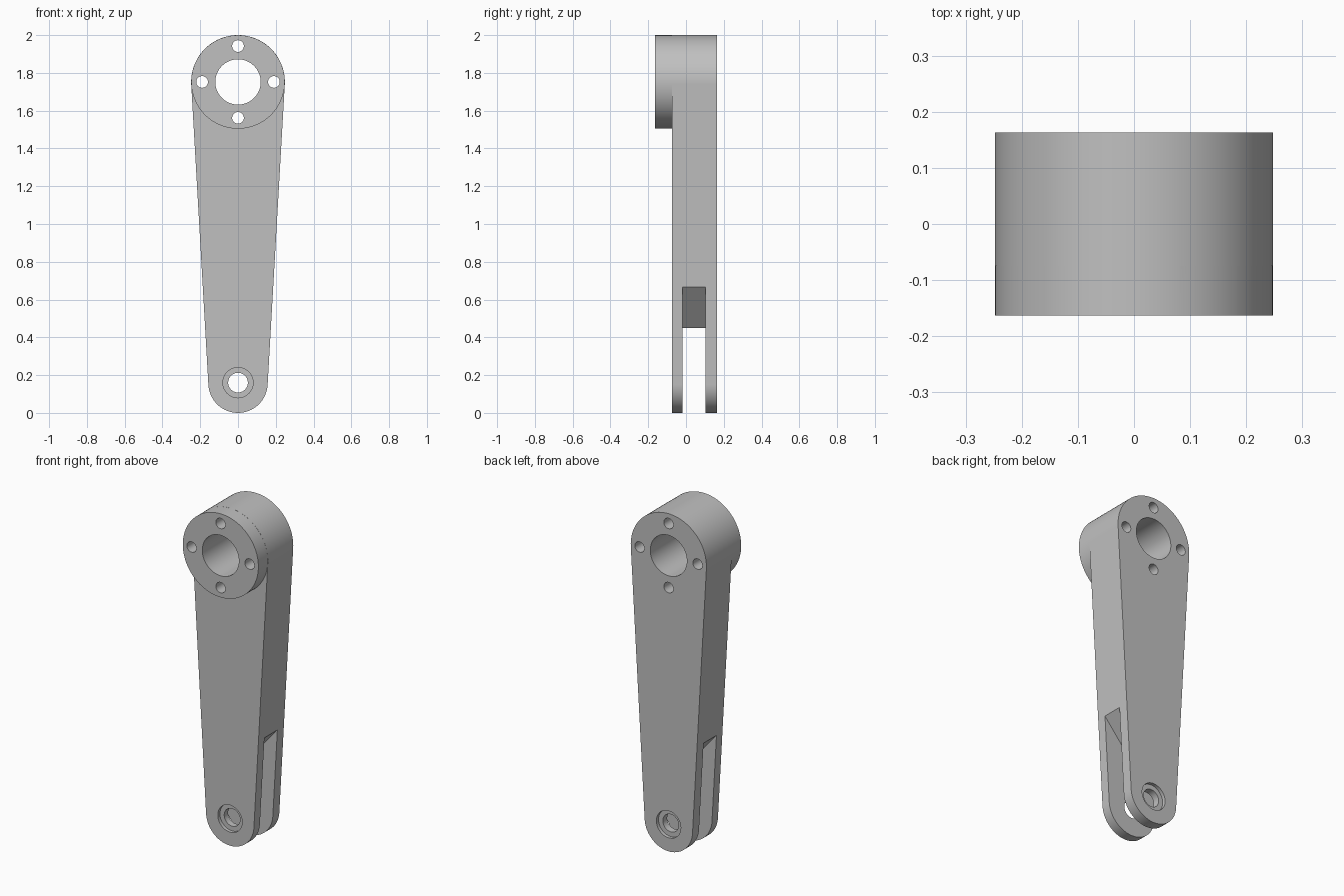
import bpy, bmesh, math

if "Cube" in bpy.data.objects:
    bpy.data.objects.remove(bpy.data.objects["Cube"])

# Main dimensions
Z_LOW, R_LOW = 0.157, 0.157      # fork end
Z_TOP, R_TOP = 1.752, 0.248      # hub end
Y_HUB, Y_FRONT, Y_BACK = -0.163, -0.075, 0.163
SLOT_FRONT, SLOT_BACK = -0.019, 0.102


def prism(name, points, y0, y1):
    """Extrude an x/z outline from y0 to y1."""
    bm = bmesh.new()
    face = bm.faces.new([bm.verts.new((x, y0, z)) for x, z in points])
    ext = bmesh.ops.extrude_face_region(bm, geom=[face])
    verts = [v for v in ext["geom"] if isinstance(v, bmesh.types.BMVert)]
    bmesh.ops.translate(bm, verts=verts, vec=(0, y1 - y0, 0))
    bmesh.ops.recalc_face_normals(bm, faces=bm.faces)
    mesh = bpy.data.meshes.new(name)
    bm.to_mesh(mesh)
    bm.free()
    obj = bpy.data.objects.new(name, mesh)
    bpy.context.collection.objects.link(obj)
    return obj


def arc(z, r, a0, a1, n):
    return [(r * math.cos(a0 + (a1 - a0) * i / n),
             z + r * math.sin(a0 + (a1 - a0) * i / n)) for i in range(n + 1)]


def disc(name, x, z, r, y0, y1, n=64):
    pts = arc(z, r, 0, 2 * math.pi, n)[:-1]
    return prism(name, [(px + x, pz) for px, pz in pts], y0, y1)


def combine(target, other, operation):
    mod = target.modifiers.new(operation.lower(), 'BOOLEAN')
    mod.operation = operation
    mod.solver = 'EXACT'
    mod.object = other
    bpy.context.view_layer.objects.active = target
    bpy.ops.object.modifier_apply(modifier=mod.name)
    bpy.data.objects.remove(other)


# Tapered arm: two arcs joined by their common tangents
tilt = math.asin((R_TOP - R_LOW) / (Z_TOP - Z_LOW))
outline = (arc(Z_TOP, R_TOP, -tilt, math.pi + tilt, 48)
           + arc(Z_LOW, R_LOW, math.pi + tilt, 2 * math.pi - tilt, 40))
arm = prism("lever_arm", outline, Y_FRONT, Y_BACK)

# Round hub standing out at the front
combine(arm, disc("hub", 0, Z_TOP, R_TOP - 0.0004, Y_HUB, 0.0, 96), 'UNION')

# Fork slot with a V-shaped root, lowest in the middle
slot = [(-0.3, -0.1), (0.3, -0.1), (0.3, 0.80), (0.0, 0.45), (-0.3, 0.80)]
combine(arm, prism("slot_cutter", slot, SLOT_FRONT, SLOT_BACK), 'DIFFERENCE')

# Hub bore and four bolt holes
combine(arm, disc("bore_cutter", 0, Z_TOP, 0.12, -0.4, 0.4), 'DIFFERENCE')
for i in range(4):
    a = i * math.pi / 2
    combine(arm, disc("bolt_cutter", 0.19 * math.cos(a), Z_TOP + 0.19 * math.sin(a),
                      0.031, -0.4, 0.4, 32), 'DIFFERENCE')

# Pin hole through the fork, counterbored on both outer faces
combine(arm, disc("pin_cutter", 0, 0.16, 0.052, -0.4, 0.4, 48), 'DIFFERENCE')
for y0, y1 in ((-0.4, Y_FRONT + 0.02), (Y_BACK - 0.02, 0.4)):
    combine(arm, disc("counterbore_cutter", 0, 0.16, 0.08, y0, y1, 48), 'DIFFERENCE')

# Plain grey finish
grey = bpy.data.materials.new("grey metal")
grey.diffuse_color = (0.53, 0.53, 0.53, 1)
grey.use_nodes = True
grey.node_tree.nodes["Principled BSDF"].inputs["Base Color"].default_value = grey.diffuse_color
arm.data.materials.clear()
arm.data.materials.append(grey)
for p in arm.data.polygons:
    p.material_index = 0

# Smooth curved walls, sharp rims
bpy.ops.object.select_all(action='DESELECT')
arm.select_set(True)
bpy.context.view_layer.objects.active = arm
bpy.ops.object.shade_smooth_by_angle(angle=math.radians(30))
weighted = arm.modifiers.new("weighted_normals", 'WEIGHTED_NORMAL')
weighted.keep_sharp = True
